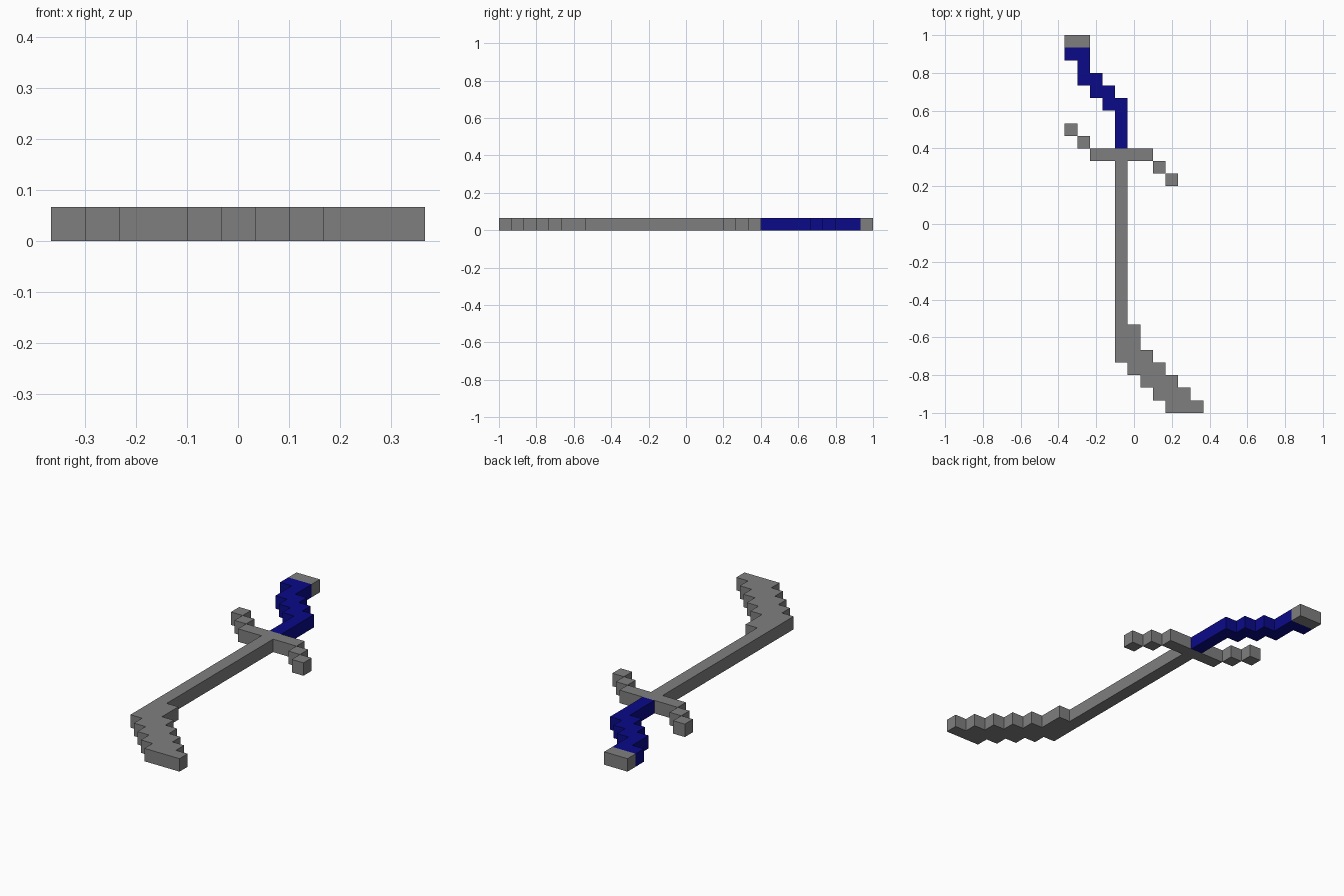
import bpy
import bmesh

cube = bpy.data.objects.get("Cube")
if cube:
    bpy.data.objects.remove(cube, do_unlink=True)

U = 2 / 15 / 2          # one pixel cell
COLS, ROWS = 11, 30     # overall pixel grid


def material(name, rgb):
    m = bpy.data.materials.new(name)
    m.use_nodes = True
    color = (*rgb, 1.0)
    m.diffuse_color = color
    m.node_tree.nodes["Principled BSDF"].inputs["Base Color"].default_value = color
    return m


steel = material("steel grey", (0.212, 0.212, 0.212))
navy = material("navy blue", (0.003, 0.003, 0.25))


def pixel_part(name, spans, mat):
    """Slab one cell thick; spans are (first col, last col, first row, last row)."""
    cells = {(c, r) for c0, c1, r0, r1 in spans
             for c in range(c0, c1 + 1) for r in range(r0, r1 + 1)}
    bm = bmesh.new()
    for c, r in sorted(cells):
        corners = ((c, r), (c + 1, r), (c + 1, r + 1), (c, r + 1))
        bm.faces.new([bm.verts.new(((i - COLS / 2) * U, (j - ROWS / 2) * U, 0))
                      for i, j in corners])
    bmesh.ops.remove_doubles(bm, verts=bm.verts[:], dist=U / 100)
    # merge the cells into one stepped outline
    bmesh.ops.dissolve_limit(bm, angle_limit=0.01, verts=bm.verts[:], edges=bm.edges[:])
    mesh = bpy.data.meshes.new(name)
    bm.to_mesh(mesh)
    bm.free()
    mesh.materials.append(mat)
    obj = bpy.data.objects.new(name, mesh)
    bpy.context.collection.objects.link(obj)
    thick = obj.modifiers.new("Thickness", 'SOLIDIFY')
    thick.thickness = U
    thick.offset = 1
    return obj


# Long straight blade that widens into a stepped, hooked tip
pixel_part("blade", [(4, 4, 4, 19), (5, 5, 3, 6), (6, 6, 2, 4),
                     (7, 7, 1, 3), (8, 8, 0, 2), (9, 9, 0, 1), (10, 10, 0, 0)], steel)

# Crossguard bar, with diagonal steps at both ends
pixel_part("guard_bar", [(2, 6, 20, 20)], steel)
for step in (1, 2):
    for side, col in (("right", 2 - step), ("left", 6 + step)):
        row = 20 + step if side == "right" else 20 - step
        pixel_part(f"guard_tip_{side}_{step}", [(col, col, row, row)], steel)

# Curved grip and pommel
pixel_part("grip", [(4, 4, 21, 24), (3, 3, 24, 25), (2, 2, 25, 26),
                    (1, 1, 26, 28), (0, 0, 28, 28)], navy)
pixel_part("pommel", [(0, 1, 29, 29)], steel)
